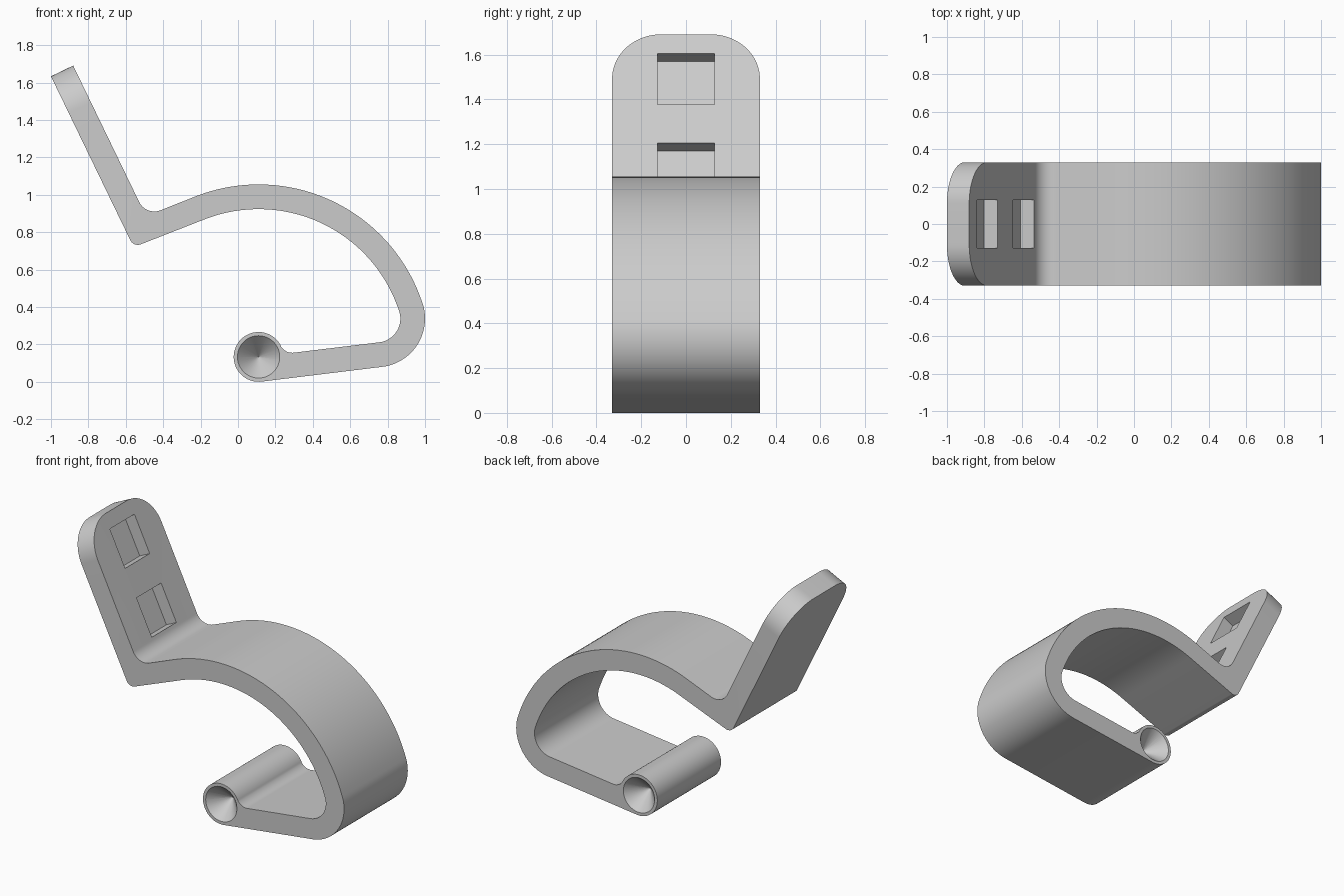
import bpy, bmesh
from math import radians, sin, cos, pi
from mathutils import Vector, Matrix

cube = bpy.data.objects.get("Cube")
if cube:
    bpy.data.objects.remove(cube, do_unlink=True)

HALF = 0.33      # half width of the strip
THICK = 0.132    # strip thickness

grey = bpy.data.materials.new("light_grey")
grey.use_nodes = True
grey.diffuse_color = (0.6, 0.6, 0.6, 1)
grey.node_tree.nodes["Principled BSDF"].inputs["Base Color"].default_value = grey.diffuse_color


def arc(center, r, start, end, n):
    """Points on an arc, angles in degrees."""
    angles = [radians(start + (end - start) * i / n) for i in range(n + 1)]
    return [Vector((center[0] + r * cos(a), center[1] + r * sin(a))) for a in angles]


def fillet(before, corner, after, r, n=12):
    """Rounded replacement for a profile corner."""
    c = Vector(corner)
    u, v = (Vector(before) - c).normalized(), (Vector(after) - c).normalized()
    half = u.angle(v) / 2
    center = c + (u + v).normalized() * (r / sin(half))
    reach = r * cos(half) / sin(half)
    start, end = c + u * reach - center, c + v * reach - center
    return [center + start.lerp(end, i / n).normalized() * r for i in range(n + 1)]


def make_object(name, bm):
    bmesh.ops.recalc_face_normals(bm, faces=bm.faces)
    mesh = bpy.data.meshes.new(name)
    bm.to_mesh(mesh)
    bm.free()
    mesh.materials.append(grey)
    obj = bpy.data.objects.new(name, mesh)
    bpy.context.collection.objects.link(obj)
    return obj


def prism(name, points, low, high, matrix):
    """Extrude a flat outline along local z, then place it."""
    bm = bmesh.new()
    face = bm.faces.new([bm.verts.new((p[0], p[1], low)) for p in points])
    new = bmesh.ops.extrude_face_region(bm, geom=[face])["geom"]
    moved = [g for g in new if isinstance(g, bmesh.types.BMVert)]
    bmesh.ops.translate(bm, verts=moved, vec=(0, 0, high - low))
    bm.transform(matrix)
    return make_object(name, bm)


def cut(target, cutter):
    mod = target.modifiers.new("cut", 'BOOLEAN')
    mod.operation = 'DIFFERENCE'
    mod.solver = 'EXACT'
    mod.object = cutter
    bpy.context.view_layer.objects.active = target
    bpy.ops.object.modifier_apply(modifier=mod.name)
    bpy.data.objects.remove(cutter, do_unlink=True)


# Mounting plate directions in the side profile
along = Vector((0.435, -0.9)).normalized()
across = Vector((-along.y, along.x))
plate_out = Vector((-1.0, 1.633))
plate_in = plate_out + across * THICK

# Side profile: plate, bend, large arc, small arc, barrel and back inside
barrel = (0.11, 0.133)
turn = (0.74, 0.338)
big_out = arc(barrel, 0.922, 111.5, 18, 48)
big_in = arc(barrel, 0.79, 18, 111.5, 48)
profile = [plate_out, plate_in]
profile += fillet(plate_in, (-0.492, 0.886), big_out[0], 0.09)
profile += big_out
profile += arc(turn, 0.26, 18, -83.1, 28)[1:]
profile += arc(barrel, 0.133, -83.1, -333, 48)
profile += arc((0.29, 0.225), 0.07, 207, 276.9, 12)[1:]
profile += arc(turn, 0.128, -83.1, 18, 28)
profile += big_in[1:]
profile += fillet(big_in[-1], (-0.558, 0.72), plate_out, 0.045)
upright = Matrix(((1, 0, 0, 0), (0, 0, -1, 0), (0, 1, 0, 0), (0, 0, 0, 1)))
hook = prism("hook_bracket", profile, -HALF, HALF, upright)

# Plate frame: x is sideways, y runs down the plate, z leaves its inner face
plate = Matrix(((0, along.x, across.x, plate_in.x),
                (1, 0, 0, 0),
                (0, along.y, across.y, plate_in.y),
                (0, 0, 0, 1)))

# Rounded end corners of the plate
R = 0.22
for side in (-1, 1):
    curve = arc((HALF - R, R), R, 0, -90, 20)
    outline = curve + [(HALF - R, -0.1), (HALF + 0.1, -0.1), (HALF + 0.1, R)]
    cut(hook, prism("corner_cutter", [(side * p[0], p[1]) for p in outline],
                    -THICK - 0.05, 0.05, plate))

# Square nut pockets with round bolt holes
P = 0.127
for centre in (0.222, 0.666):
    square = [(-P, centre - P), (P, centre - P), (P, centre + P), (-P, centre + P)]
    cut(hook, prism("pocket_cutter", square, -0.08, 0.03, plate))
    cut(hook, prism("bolt_cutter", arc((0, centre), 0.072, 0, 348.75, 31),
                    -THICK - 0.05, -0.04, plate))

# Conical recess in each end of the barrel, with a tiny blunt tip
DEPTH, EXTRA, RADIUS = 0.12, 0.015, 0.113
for side in (-1, 1):
    bm = bmesh.new()
    bmesh.ops.create_cone(bm, cap_ends=True, segments=48, radius2=0.002,
                          radius1=RADIUS * (DEPTH + EXTRA) / DEPTH, depth=DEPTH + EXTRA)
    bm.transform(Matrix.Translation((barrel[0], side * (HALF + EXTRA - (DEPTH + EXTRA) / 2), barrel[1]))
                 @ Matrix.Rotation(side * pi / 2, 4, 'X'))
    cut(hook, make_object("cone_cutter", bm))

# Smooth curves, crisp edges
bpy.ops.object.select_all(action='DESELECT')
hook.select_set(True)
bpy.context.view_layer.objects.active = hook
bpy.ops.object.shade_smooth_by_angle(angle=radians(30))
